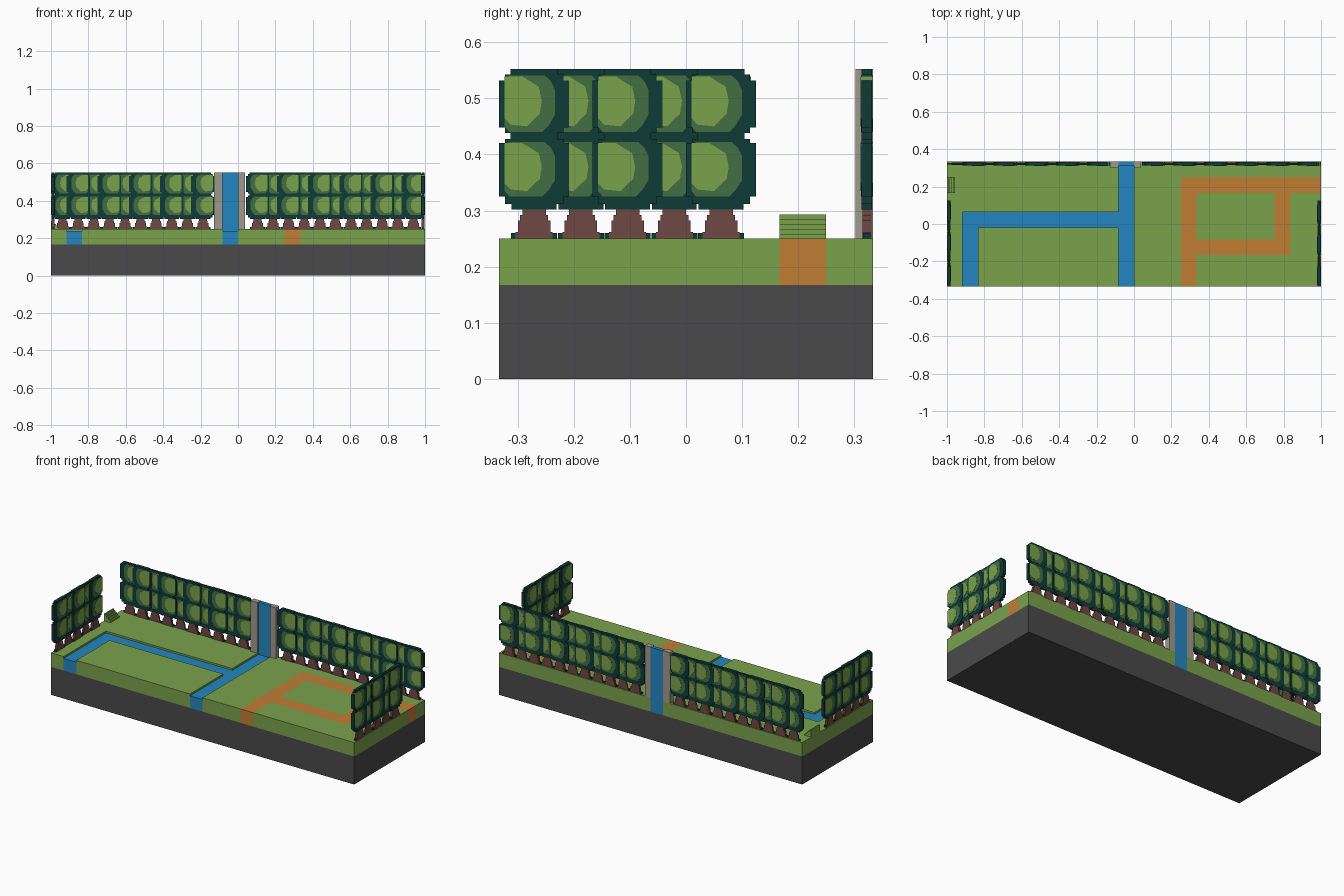
import bpy, bmesh, math

old = bpy.data.objects.get("Cube")
if old:
    bpy.data.objects.remove(old, do_unlink=True)


def material(name, rgb):
    lin = [((c / 255 + 0.055) / 1.055) ** 2.4 for c in rgb] + [1.0]
    m = bpy.data.materials.new(name)
    m.use_nodes = True
    m.diffuse_color = lin
    bsdf = next(n for n in m.node_tree.nodes if n.type == 'BSDF_PRINCIPLED')
    bsdf.inputs["Base Color"].default_value = lin
    return m


ROCK = material("dark rock", (74, 74, 74))
GRASS = material("grass green", (122, 162, 75))
WATER = material("water blue", (36, 134, 192))
DIRT = material("path orange", (193, 125, 53))
STONE = material("pillar stone", (160, 154, 140))
BARK = material("bark brown", (112, 72, 68))
LEAF_DARK = material("dark leaf", (15, 60, 55))
LEAF_MID = material("mid leaf", (67, 110, 66))


def finish(name, bm, mats):
    bmesh.ops.recalc_face_normals(bm, faces=bm.faces)
    mesh = bpy.data.meshes.new(name)
    bm.to_mesh(mesh)
    bm.free()
    for m in mats:
        mesh.materials.append(m)
    return mesh


def place(name, mesh, loc=(0, 0, 0), angle=0.0):
    ob = bpy.data.objects.new(name, mesh)
    ob.location = loc
    ob.rotation_euler.z = angle
    bpy.context.collection.objects.link(ob)
    return ob


def prism(bm, pts, thick, mat=0):
    """Extrude an outline in the xz plane, centred on y = 0."""
    f = bm.faces.new([bm.verts.new((x, -thick / 2, z)) for x, z in pts])
    ret = bmesh.ops.extrude_face_region(bm, geom=[f])
    vs = [g for g in ret["geom"] if isinstance(g, bmesh.types.BMVert)]
    bmesh.ops.translate(bm, vec=(0, thick, 0), verts=vs)
    for v in vs:
        for face in v.link_faces:
            face.material_index = mat
    f.material_index = mat


def box(name, x0, x1, y0, y1, z0, z1, mat):
    bm = bmesh.new()
    prism(bm, [(x0, z0), (x1, z0), (x1, z1), (x0, z1)], y1 - y0)
    return place(name, finish(name, bm, [mat]), (0, (y0 + y1) / 2, 0))


# Ground: rock slab, then a layer of grass with river and path cut in
U = 1 / 12
Y = 4 * U
Z0, Z1, ZW = 0.167, 0.25, 0.239
box("rock_base", -1, 1, -Y, Y, 0, Z0, ROCK)

RIVER = [(-U, 0, -Y, Y), (-11 * U, -U, -0.02, 0.065), (-11 * U, -10 * U, -Y, 0.065)]
PATH = [(3 * U, 4 * U, -Y, 3 * U), (3 * U, 1, 2 * U, 3 * U),
        (9 * U, 10 * U, -2 * U, 3 * U), (3 * U, 10 * U, -2 * U, -U)]
rects = RIVER + PATH
xs = sorted({round(v, 5) for r in rects for v in r[:2]} | {-1.0, 1.0})
ys = sorted({round(v, 5) for r in rects for v in r[2:]})


def kind(i, j):
    if not (0 <= i < len(xs) - 1 and 0 <= j < len(ys) - 1):
        return None
    cx, cy = (xs[i] + xs[i + 1]) / 2, (ys[j] + ys[j + 1]) / 2
    for name, group in (("river", RIVER), ("path", PATH)):
        if any(a < cx < b and c < cy < d for a, b, c, d in group):
            return name
    return "grass"


HEIGHT = {"grass": Z1, "path": Z1, "river": ZW, None: Z0}
for layer, mat in (("grass", GRASS), ("river", WATER), ("path", DIRT)):
    bm = bmesh.new()

    def quad(*pts):
        bm.faces.new([bm.verts.new(p) for p in pts])

    for i in range(len(xs) - 1):
        for j in range(len(ys) - 1):
            if kind(i, j) != layer:
                continue
            h = HEIGHT[layer]
            c = [(xs[i], ys[j]), (xs[i + 1], ys[j]),
                 (xs[i + 1], ys[j + 1]), (xs[i], ys[j + 1])]
            quad(*[(x, y, h) for x, y in c])
            # walls wherever the neighbour is lower
            for k, (di, dj) in enumerate(((0, -1), (1, 0), (0, 1), (-1, 0))):
                low = HEIGHT[kind(i + di, j + dj)]
                if low < h - 1e-6:
                    (ax, ay), (bx, by) = c[k], c[(k + 1) % 4]
                    quad((ax, ay, low), (bx, by, low), (bx, by, h), (ax, ay, h))
    bmesh.ops.remove_doubles(bm, verts=bm.verts, dist=1e-5)
    place(layer, finish(layer, bm, [mat]))

# Waterfall between two stone pillars
box("waterfall", -U, 0, 0.312, Y, ZW - 0.01, 0.551, WATER)
box("pillar_right", -0.128, -U, 0.302, Y, Z1, 0.552, STONE)
box("pillar_left", 0, 0.038, 0.302, Y, Z1, 0.552, STONE)

# Small staircase rising to the edge
N, S = 5, 0.0086
profile = [(-1, Z1)]
for k in range(N):
    x = -1 + (N - k) * S
    profile += [(x, Z1 + k * S), (x, Z1 + (k + 1) * S)]
profile.append((-1, Z1 + N * S))
bm = bmesh.new()
prism(bm, profile, U)
place("steps", finish("steps", bm, [GRASS]), (0, 2.5 * U, 0))


# Flat trees with two stacked, stepped clumps of leaves
def mirrored(half):
    return half + [(-x, z) for x, z in reversed(half)]


CROWN = mirrored([(0.04, 0.302), (0.04, 0.312), (0.052, 0.312), (0.052, 0.325),
                  (0.0625, 0.325), (0.0625, 0.42), (0.052, 0.42), (0.052, 0.428),
                  (0.042, 0.428), (0.042, 0.438), (0.052, 0.438), (0.052, 0.448),
                  (0.0625, 0.448), (0.0625, 0.532), (0.052, 0.532), (0.052, 0.543),
                  (0.042, 0.543), (0.042, 0.552)])
TRUNK = mirrored([(0.033, 0.25), (0.033, 0.262), (0.029, 0.262), (0.029, 0.282),
                  (0.025, 0.282), (0.025, 0.292), (0.021, 0.292), (0.021, 0.304)])
ROOTS = mirrored([(0.041, 0.25), (0.041, 0.26)])
# clump shapes as (across, up) fractions; across runs to the shaded side
MID = [(0, 0.1), (0.1, 0), (0.75, 0), (0.88, 0.12), (1, 0.3),
       (1, 0.75), (0.92, 0.9), (0.8, 1), (0.1, 1), (0, 0.92)]
LIGHT = [(0, 0.25), (0.12, 0.13), (0.45, 0.1), (0.6, 0.24), (0.7, 0.32),
         (0.74, 0.55), (0.68, 0.8), (0.5, 0.9), (0.36, 0.98), (0, 0.98)]


def tree_mesh(name, t):
    bm = bmesh.new()
    prism(bm, CROWN, t, 0)
    prism(bm, ROOTS, t - 0.004, 0)
    prism(bm, TRUNK, t - 0.002, 1)
    for z, h in ((0.325, 0.097), (0.44, 0.101)):
        for shape, extra, mat in ((MID, 0.002, 2), (LIGHT, 0.004, 3)):
            prism(bm, [(0.053 - a * 0.09, z + b * h) for a, b in shape],
                  t + extra, mat)
    return finish(name, bm, [LEAF_DARK, BARK, LEAF_MID, GRASS])


THICK = tree_mesh("front_tree", 0.018)
THIN = tree_mesh("between_tree", 0.01)


def hedge(name, count, start, step, angle, first_thick=True):
    """Overlapping row; every second tree is thinner and sits inside."""
    for k in range(count):
        mesh = THICK if (k % 2 == 0) == first_thick else THIN
        place(f"{name}_tree_{k + 1}", mesh,
              (start[0] + step[0] * k, start[1] + step[1] * k, 0), angle)


EDGE = 0.011
END = 1 - 0.0625
hedge("back_right", 10, (-END, Y - EDGE), (U, 0), 0, False)
hedge("back_left", 11, (END - 10 * U, Y - EDGE), (U, 0), 0)
hedge("left_side", 5, (1 - EDGE, -Y + 0.0625), (0, U), -math.pi / 2)
hedge("right_side", 5, (-1 + EDGE, -Y + 0.0625), (0, U), math.pi / 2)
